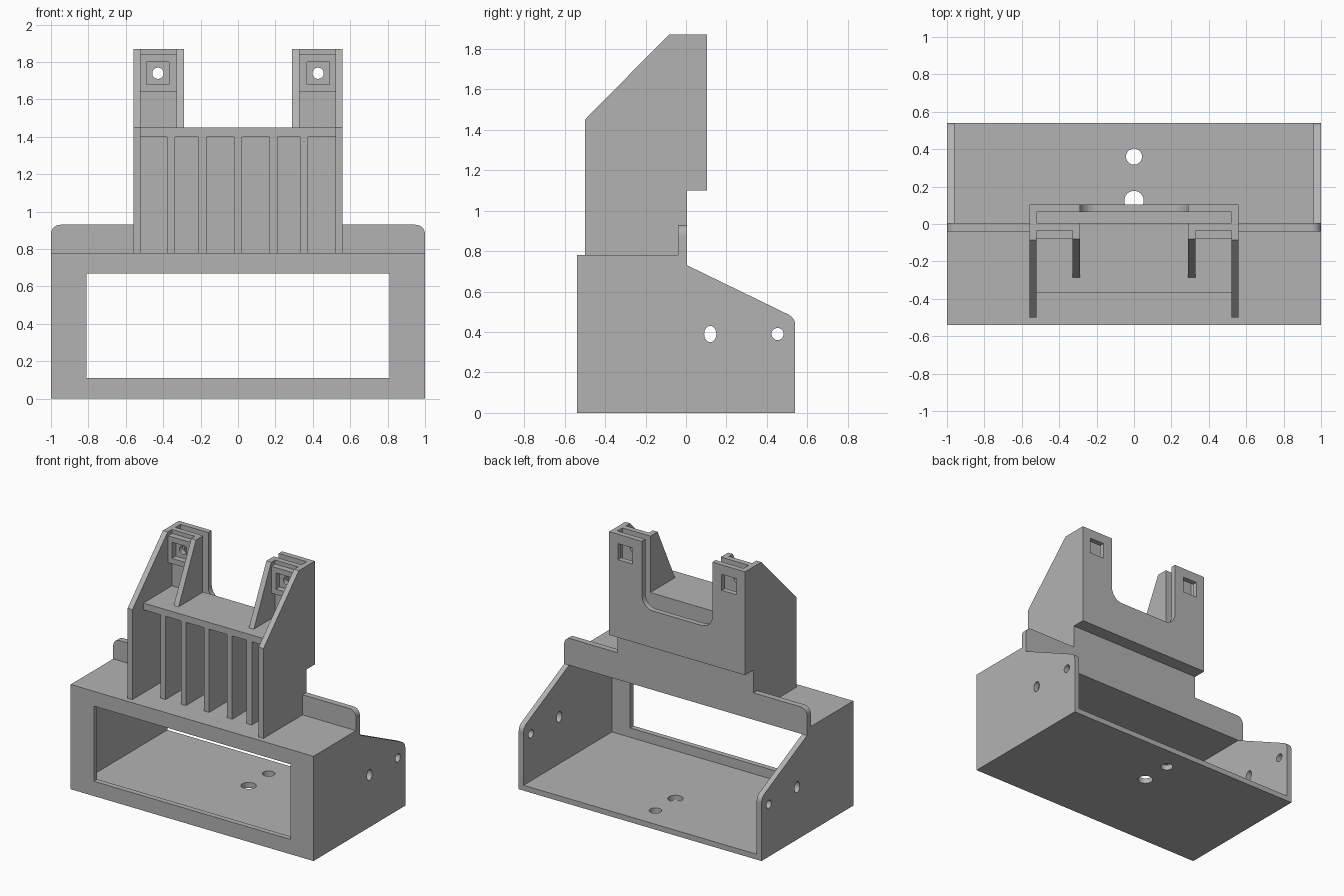
import bpy, bmesh, math
from mathutils import Matrix, Vector

cube = bpy.data.objects.get("Cube")
if cube:
    bpy.data.objects.remove(cube, do_unlink=True)

grey = bpy.data.materials.new("plain grey")
grey.use_nodes = True
colour = (0.45, 0.45, 0.45, 1)
grey.diffuse_color = colour
grey.node_tree.nodes["Principled BSDF"].inputs["Base Color"].default_value = colour

# Profile plane to world: x plates use (y, z), y plates use (x, z), z plates use (x, y)
AXES = {
    "x": Matrix(((0, 0, 1), (1, 0, 0), (0, 1, 0))).to_4x4(),
    "y": Matrix(((1, 0, 0), (0, 0, -1), (0, 1, 0))).to_4x4(),
    "z": Matrix.Identity(4),
}


def rect(u0, u1, v0, v1):
    return [(u0, v0), (u1, v0), (u1, v1), (u0, v1)]


def oval(u, v, ru, rv=None, n=32):
    rv = rv or ru
    return [(u + ru * math.cos(math.tau * i / n), v + rv * math.sin(math.tau * i / n))
            for i in range(n)]


def rounded(points, n=8):
    """Polygon whose points may carry a third value, the corner radius."""
    out = []
    for i, p in enumerate(points):
        c = Vector(p[:2])
        if len(p) < 3:
            out.append(tuple(c))
            continue
        a = (Vector(points[i - 1][:2]) - c).normalized()
        b = (Vector(points[(i + 1) % len(points)][:2]) - c).normalized()
        half = a.angle(b) / 2
        centre = c + (a + b).normalized() * p[2] / math.sin(half)
        start = c + a * p[2] / math.tan(half) - centre
        end = c + b * p[2] / math.tan(half) - centre
        for k in range(n + 1):
            t = k / n
            out.append(tuple(centre + (start * (1 - t) + end * t).normalized() * p[2]))
    return out


def plate(name, axis, lo, hi, outline, *holes):
    """Extrude an outline with holes between lo and hi along an axis."""
    curve = bpy.data.curves.new(name, "CURVE")
    curve.dimensions = "2D"
    curve.fill_mode = "BOTH"
    curve.extrude = (hi - lo) / 2
    for loop in (outline, *holes):
        s = curve.splines.new("POLY")
        s.points.add(len(loop) - 1)
        for pt, (u, v) in zip(s.points, loop):
            pt.co = (u, v, 0, 1)
        s.use_cyclic_u = True
    temp = bpy.data.objects.new(name + "_profile", curve)
    bpy.context.collection.objects.link(temp)
    graph = bpy.context.evaluated_depsgraph_get()
    mesh = bpy.data.meshes.new_from_object(temp.evaluated_get(graph))
    bpy.data.objects.remove(temp, do_unlink=True)
    bpy.data.curves.remove(curve)

    mid = (lo + hi) / 2
    offset = Vector((mid if axis == "x" else 0, mid if axis == "y" else 0,
                     mid if axis == "z" else 0))
    bm = bmesh.new()
    bm.from_mesh(mesh)
    bmesh.ops.transform(bm, matrix=Matrix.Translation(offset) @ AXES[axis], verts=bm.verts)
    bmesh.ops.remove_doubles(bm, verts=bm.verts, dist=0.0001)
    bmesh.ops.recalc_face_normals(bm, faces=bm.faces)
    for f in bm.faces:
        f.smooth = False
        f.material_index = 0
    bm.to_mesh(mesh)
    bm.free()
    mesh.name = name
    mesh.materials.clear()
    mesh.materials.append(grey)
    obj = bpy.data.objects.new(name, mesh)
    bpy.context.collection.objects.link(obj)
    return obj


def pair(name, lo, hi, outline, *holes):
    """Matching x plates on the left and right."""
    plate("left_" + name, "x", lo, hi, outline, *holes)
    plate("right_" + name, "x", -hi, -lo, outline, *holes)


T = 0.04          # wall thickness
FRONT, BACK = -0.54, 0.54
WALL = 0.005      # rear face of the upright wall
DECK = 0.78       # top of the housing
SHELF = 1.45      # top of the ribbed shelf
TOP = 1.87

# Housing: floor, open front, deck and cheeks
plate("floor", "z", 0, T, rect(-0.96, 0.96, FRONT + T, BACK),
      oval(0, 0.36, 0.043), oval(0, 0.125, 0.052))
plate("front_frame", "y", FRONT, FRONT + T, rect(-0.96, 0.96, 0, DECK),
      rect(-0.81, 0.81, 0.11, 0.67))
plate("deck", "z", 0.73, DECK, rect(-0.96, 0.96, FRONT + T, -T))
pair("cheek", 0.96, 1,
     rounded([(FRONT, 0), (BACK, 0), (BACK, 0.47, 0.06), (WALL, 0.73),
              (WALL, DECK), (FRONT, DECK)]),
     oval(0.12, 0.39, 0.03, 0.04), oval(0.453, 0.39, 0.03))
plate("rear_lip", "y", -T, WALL,
      rounded([(-1, 0.73), (1, 0.73), (1, 0.93, 0.05), (-1, 0.93, 0.05)]))

# Tower side plates
pair("tower_side", 0.52, 0.56,
     [(-0.5, DECK), (WALL, DECK), (WALL, 1.1), (0.105, 1.1), (0.105, TOP),
      (-0.085, TOP), (-0.5, SHELF)])


def fork(bottom, gap, radius=None):
    """Two posts joined below a gap."""
    r = (radius,) if radius else ()
    return rounded([(-0.52, bottom), (0.52, bottom), (0.52, TOP), (0.29, TOP),
                    (0.29, gap, *r), (-0.29, gap, *r), (-0.29, TOP), (-0.52, TOP)])


# Twin forked walls with a slot between them
HOLE_X, HOLE_Z = 0.428, 1.74
squares = [rect(s * HOLE_X - 0.06, s * HOLE_X + 0.06, HOLE_Z - 0.06, HOLE_Z + 0.06)
           for s in (-1, 1)]
plate("tower_wall", "y", -0.035, WALL, fork(DECK, SHELF),
      *[oval(s * HOLE_X, HOLE_Z, 0.03) for s in (-1, 1)])
plate("tower_back", "y", 0.065, 0.105, fork(1.1, 1.375, 0.09), *squares)
plate("slot_floor", "z", 1.1, 1.14, rect(-0.52, 0.52, WALL, 0.065))

# Square sockets and braces on the posts
for side, sign, hole in (("right", -1, squares[0]), ("left", 1, squares[1])):
    x0, x1 = sorted((sign * 0.33, sign * 0.52))
    plate(side + "_socket", "y", -0.08, -0.035, rect(x0, x1, 1.64, 1.84), hole)
pair("post_brace", 0.29, 0.33,
     [(-0.285, SHELF), (-0.035, SHELF), (-0.035, TOP), (-0.08, TOP)])

# Shelf and the ribs carrying it
plate("shelf", "z", 1.4, SHELF, rect(-0.52, 0.52, -0.37, -0.035))
for i, x in enumerate((-0.358, -0.19, 0, 0.19, 0.352)):
    plate(f"shelf_rib_{i + 1}", "x", x - 0.021, x + 0.021,
          rect(-0.37, -0.035, DECK, 1.4))
